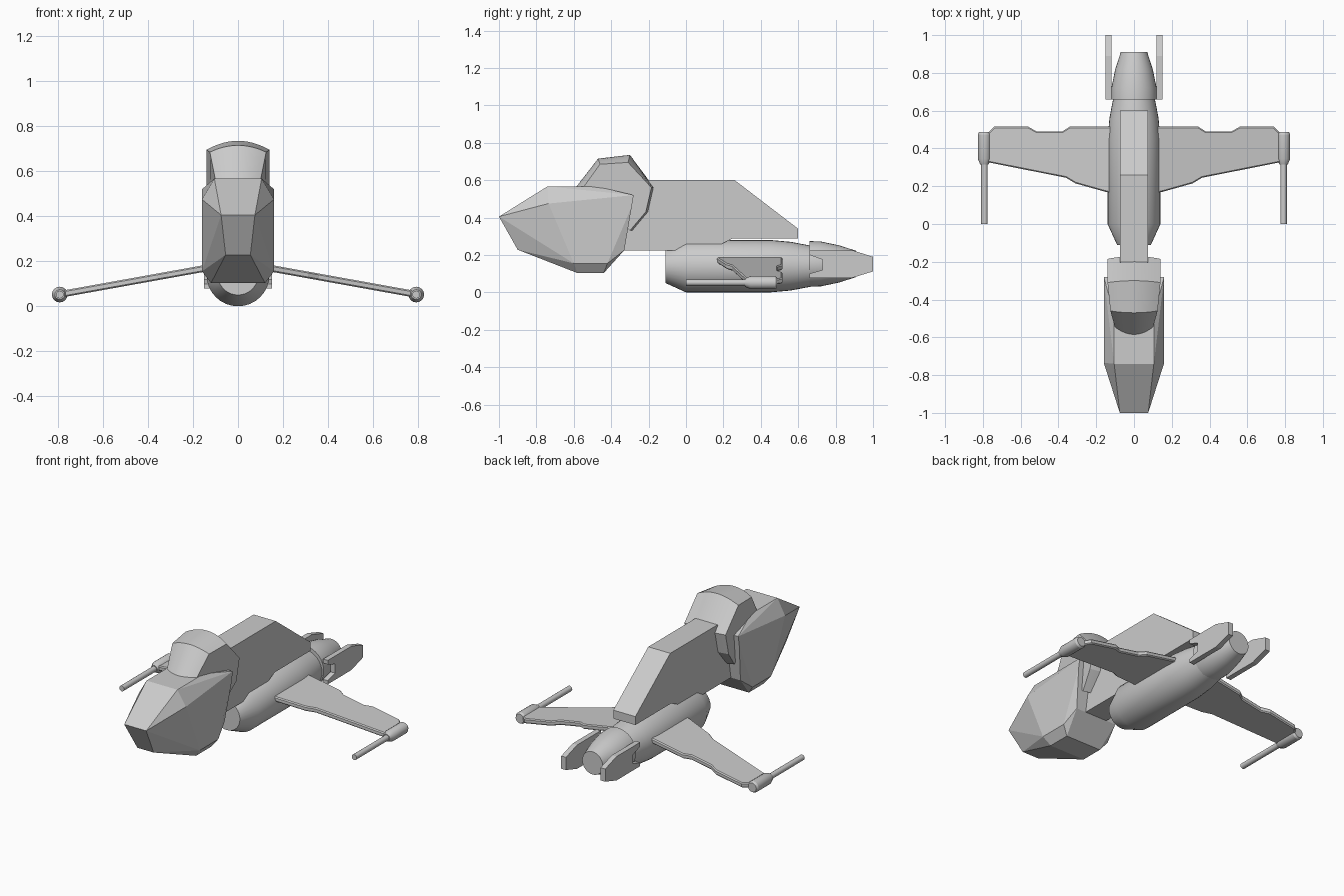
import bpy, bmesh, math
from mathutils import Vector

cube = bpy.data.objects.get("Cube")
if cube:
    bpy.data.objects.remove(cube, do_unlink=True)

grey = bpy.data.materials.new("hull_grey")
grey.use_nodes = True
grey.diffuse_color = (0.6, 0.6, 0.6, 1)
grey.node_tree.nodes["Principled BSDF"].inputs["Base Color"].default_value = (0.6, 0.6, 0.6, 1)


def finish(name, bm, smooth=False):
    """Turn a bmesh into a named object with the hull material."""
    bmesh.ops.recalc_face_normals(bm, faces=bm.faces)
    mesh = bpy.data.meshes.new(name)
    bm.to_mesh(mesh)
    bm.free()
    mesh.materials.append(grey)
    ob = bpy.data.objects.new(name, mesh)
    bpy.context.collection.objects.link(ob)
    if smooth:
        bpy.ops.object.select_all(action='DESELECT')
        ob.select_set(True)
        bpy.context.view_layer.objects.active = ob
        bpy.ops.object.shade_smooth_by_angle(angle=math.radians(25))
    return ob


def lathe(name, x, z, profile, sides=32):
    """Round body along y from (y, radius) pairs."""
    bm = bmesh.new()
    rings = []
    for y, r in profile:
        angles = [2 * math.pi * i / sides for i in range(sides)]
        rings.append([bm.verts.new((x + r * math.cos(a), y, z + r * math.sin(a))) for a in angles])
    for a, b in zip(rings, rings[1:]):
        for i in range(sides):
            j = (i + 1) % sides
            bm.faces.new((a[i], a[j], b[j], b[i]))
    bm.faces.new(rings[0])
    bm.faces.new(rings[-1])
    return finish(name, bm, True)


def prism(name, points, offset):
    """Extrude a flat outline by an offset."""
    bm = bmesh.new()
    face = bm.faces.new([bm.verts.new(p) for p in points])
    new = bmesh.ops.extrude_face_region(bm, geom=[face])["geom"]
    moved = [v for v in new if isinstance(v, bmesh.types.BMVert)]
    bmesh.ops.translate(bm, verts=moved, vec=Vector(offset))
    return finish(name, bm)


# Round fuselage and tapered engine
lathe("fuselage", 0, 0.14, [(-0.11, 0.09), (0, 0.14), (0.45, 0.14), (0.56, 0.13), (0.665, 0.11)])
lathe("engine", 0, 0.152, [(0.66, 0.122), (0.72, 0.12), (0.82, 0.099), (0.91, 0.07)])

# Tall spine joining fuselage and cockpit
spine = [(-0.33, 0.225), (-0.33, 0.45), (-0.2, 0.6), (0.26, 0.6), (0.6, 0.34),
         (0.6, 0.288), (0.25, 0.288), (0.12, 0.225)]
prism("spine", [(-0.075, y, z) for y, z in spine], (0.15, 0, 0))

# Faceted cockpit body, as the hull of mirrored corner points
corners = [(0.075, -1, 0.405), (0.055, -0.9, 0.228),
           (0.105, -0.74, 0.567), (0.16, -0.735, 0.475), (0.16, -0.6, 0.155), (0.12, -0.58, 0.103),
           (0.105, -0.48, 0.567), (0.16, -0.28, 0.52), (0.16, -0.29, 0.46),
           (0.16, -0.42, 0.155), (0.12, -0.44, 0.103), (0.14, -0.33, 0.225)]
bm = bmesh.new()
for x, y, z in corners:
    for s in (-1, 1):
        bm.verts.new((s * x, y, z))
bmesh.ops.convex_hull(bm, input=bm.verts)
bmesh.ops.dissolve_limit(bm, angle_limit=math.radians(3), verts=bm.verts, edges=bm.edges)
finish("cockpit_body", bm)

# Arched canopy: edge (x, y, z) and centre (y, z) of each rib
ribs = [((0.1, -0.55, 0.56), (-0.59, 0.56)),
        ((0.125, -0.46, 0.685), (-0.47, 0.715)),
        ((0.14, -0.31, 0.695), (-0.3, 0.735)),
        ((0.14, -0.185, 0.56), (-0.17, 0.56)),
        ((0.14, -0.215, 0.43), (-0.2, 0.43)),
        ((0.12, -0.3, 0.33), (-0.28, 0.33))]
bm = bmesh.new()
steps = 12
rows = []
for (xe, ye, ze), (yc, zc) in ribs:
    row = []
    for i in range(steps + 1):
        t = 2 * i / steps - 1
        row.append(bm.verts.new((t * xe, yc + (ye - yc) * t * t, zc + (ze - zc) * t * t)))
    rows.append(row)
for a, b in zip(rows, rows[1:]):
    for i in range(steps):
        bm.faces.new((a[i], a[i + 1], b[i + 1], b[i]))
for end in (0, steps):
    bm.faces.new([row[end] for row in rows])
bm.faces.new(rows[0] + rows[-1][::-1])
finish("canopy", bm, True)

# Wings, wingtip guns and tail fins on both sides
outline = [(0.1, 0.16), (0.15, 0.17), (0.31, 0.215), (0.36, 0.245), (0.79, 0.33),
           (0.79, 0.465), (0.74, 0.515), (0.56, 0.515), (0.515, 0.49),
           (0.38, 0.49), (0.34, 0.515), (0.1, 0.515)]
fin = [(0.66, 0.225), (0.89, 0.225), (1, 0.19), (1, 0.112), (0.89, 0.078), (0.66, 0.078),
       (0.66, 0.1), (0.73, 0.12), (0.73, 0.175), (0.66, 0.2)]
for side, s in (("left", 1), ("right", -1)):
    wing = prism(side + "_wing", [(s * x, y, 0.18 - 0.18 * x) for x, y in outline], (0, 0, 0.03))
    bevel = wing.modifiers.new("edge_bevel", 'BEVEL')
    bevel.width = 0.006
    bevel.limit_method = 'ANGLE'
    bevel.angle_limit = math.radians(60)
    lathe(side + "_wingtip_gun", s * 0.792, 0.052,
          [(0, 0.017), (0.315, 0.017), (0.315, 0.022), (0.345, 0.035),
           (0.475, 0.035), (0.487, 0.028)], 16)
    prism(side + "_tail_fin", [(s * 0.118, y, z) for y, z in fin], (s * 0.032, 0, 0))
